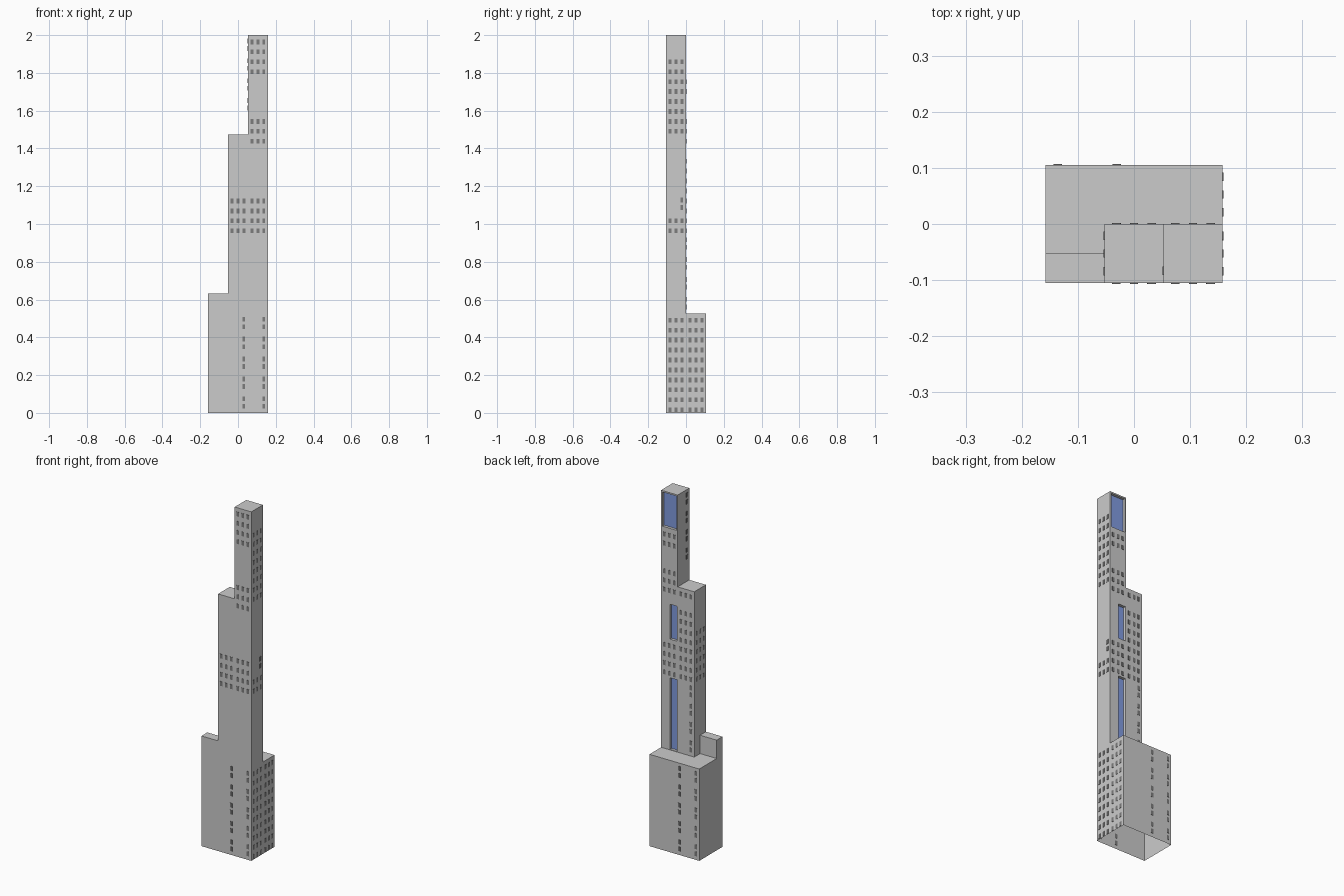
import bpy, bmesh
from mathutils import Vector, Matrix

if "Cube" in bpy.data.objects:
    bpy.data.objects.remove(bpy.data.objects["Cube"])

U = 2 / 19          # one building module
Z = Vector((0, 0, 1))


def material(name, color):
    m = bpy.data.materials.new(name)
    m.diffuse_color = color
    m.use_nodes = True
    m.node_tree.nodes["Principled BSDF"].inputs["Base Color"].default_value = m.diffuse_color
    return m


def finish(bm, name, mat=None):
    bmesh.ops.remove_doubles(bm, verts=bm.verts, dist=1e-5)
    me = bpy.data.meshes.new(name)
    bm.to_mesh(me)
    bm.free()
    ob = bpy.data.objects.new(name, me)
    bpy.context.collection.objects.link(ob)
    if mat:
        me.materials.append(mat)


def quad(bm, a, b, normal):
    """Axis-aligned rectangle between opposite corners a and b (in modules)."""
    a, b, n = Vector(a) * U, Vector(b) * U, Vector(normal)
    k = [abs(c) for c in n].index(1)
    i, j = [q for q in range(3) if q != k]
    p, q = a.copy(), b.copy()
    p[i], q[i] = b[i], a[i]
    f = bm.faces.new([bm.verts.new(v) for v in (a, p, b, q)])
    f.normal_update()
    if f.normal.dot(n) < 0:
        f.normal_flip()


# Stepped outer shell, open underneath, from a height map of modules
xs, ys = (-1.5, -.5, .5, 1.5), (-1, -.5, 0, 1)
heights = ((6, 14, 19), (5, 14, 19), (5, 5, 5))


def height(i, j):
    return heights[j][i] if 0 <= i < 3 and 0 <= j < 3 else 0


shell = bmesh.new()
for i in range(3):
    for j in range(3):
        h = height(i, j)
        x0, x1, y0, y1 = xs[i], xs[i + 1], ys[j], ys[j + 1]
        quad(shell, (x0, y0, h), (x1, y1, h), (0, 0, 1))
        for di, dj in ((1, 0), (-1, 0), (0, 1), (0, -1)):
            low = height(i + di, j + dj)
            if low >= h or (i, j, dj) == (2, 1, 1):
                continue
            if di:
                x = x1 if di > 0 else x0
                quad(shell, (x, y0, low), (x, y1, h), (di, 0, 0))
            else:
                y = y1 if dj > 0 else y0
                quad(shell, (x0, y, low), (x1, y, h), (0, dj, 0))

# Rear wall of the tallest tower, with three recessed glass panels
glass = bmesh.new()
for z0, z1 in ((9, 11), (13, 17)):
    quad(shell, (.5, 0, z0), (1.5, 0, z1), (0, 1, 0))
D = -.15
for z0, z1, a, b, c, d in ((5, 9, .54, .97, 5.03, 8.93),
                           (11, 13, .54, .97, 11.03, 12.93),
                           (17, 19, .58, 1.42, 17.06, 18.92)):
    for p, q, r, s in ((.5, a, z0, z1), (b, 1.5, z0, z1), (a, b, z0, c), (a, b, d, z1)):
        quad(shell, (p, 0, r), (q, 0, s), (0, 1, 0))
    quad(shell, (a, D, c), (a, 0, d), (1, 0, 0))
    quad(shell, (b, D, c), (b, 0, d), (-1, 0, 0))
    quad(shell, (a, D, c), (b, 0, c), (0, 0, 1))
    quad(shell, (a, D, d), (b, 0, d), (0, 0, -1))
    quad(glass, (a, D, c), (b, D, d), (0, 1, 0))
finish(shell, "tower_shell")
finish(glass, "glass_panels", material("blue_glass", (.22, .33, .75, 1)))

# Windows: (wall centre x, y), outward normal, floors, single column or full grid
FRONT, BACK, RIGHT, LEFT = (0, -1, 0), (0, 1, 0), (1, 0, 0), (-1, 0, 0)
groups = (
    ((0, -1), FRONT, range(0, 5), True), ((1, -1), FRONT, range(0, 5), True),
    ((0, -1), FRONT, (9, 10), False), ((1, -1), FRONT, (9, 10), False),
    ((1, -1), FRONT, (13.5, 14, 17, 18), False),
    ((1.5, -.5), RIGHT, (0, 1, 2, 3, 4, 9, 14, 15, 16, 17), False),
    ((1.5, .5), RIGHT, range(0, 5), False), ((1.5, -.5), RIGHT, (10,), True),
    ((0, 1), BACK, range(0, 5), True), ((-1, 1), BACK, range(0, 5), True),
    ((0, 0), BACK, range(5, 9), True),
    ((0, 0), BACK, (9, 10, 11, 12, 13.5), False),
    ((1, 0), BACK, (9, 10, 13.5, 14, 16), False),
    ((-.5, -.5), LEFT, (9, 10, 11), False),
    ((.5, -.5), LEFT, (15, 16, 17, 18), True),
)
win = bmesh.new()
for (cx, cy), n, floors, single in groups:
    n = Vector(n)
    right = Z.cross(n)
    rot = Matrix((right, n, Z)).transposed().to_4x4()
    for floor in floors:
        rows = (.33, .71) if single else (.16, .66)
        if floor % 1:               # half floor: one row only
            rows = rows[:1]
        for r in rows:
            for c in ((.29,) if single else (-.3, 0, .3)):
                pos = (Vector((cx, cy, floor + r)) + right * c) * U
                m = Matrix.Translation(pos) @ rot @ Matrix.Diagonal((.14 * U, .003, .24 * U, 1))
                bmesh.ops.create_cube(win, size=1, matrix=m)
finish(win, "windows", material("dark_window", (.2, .2, .2, 1)))
